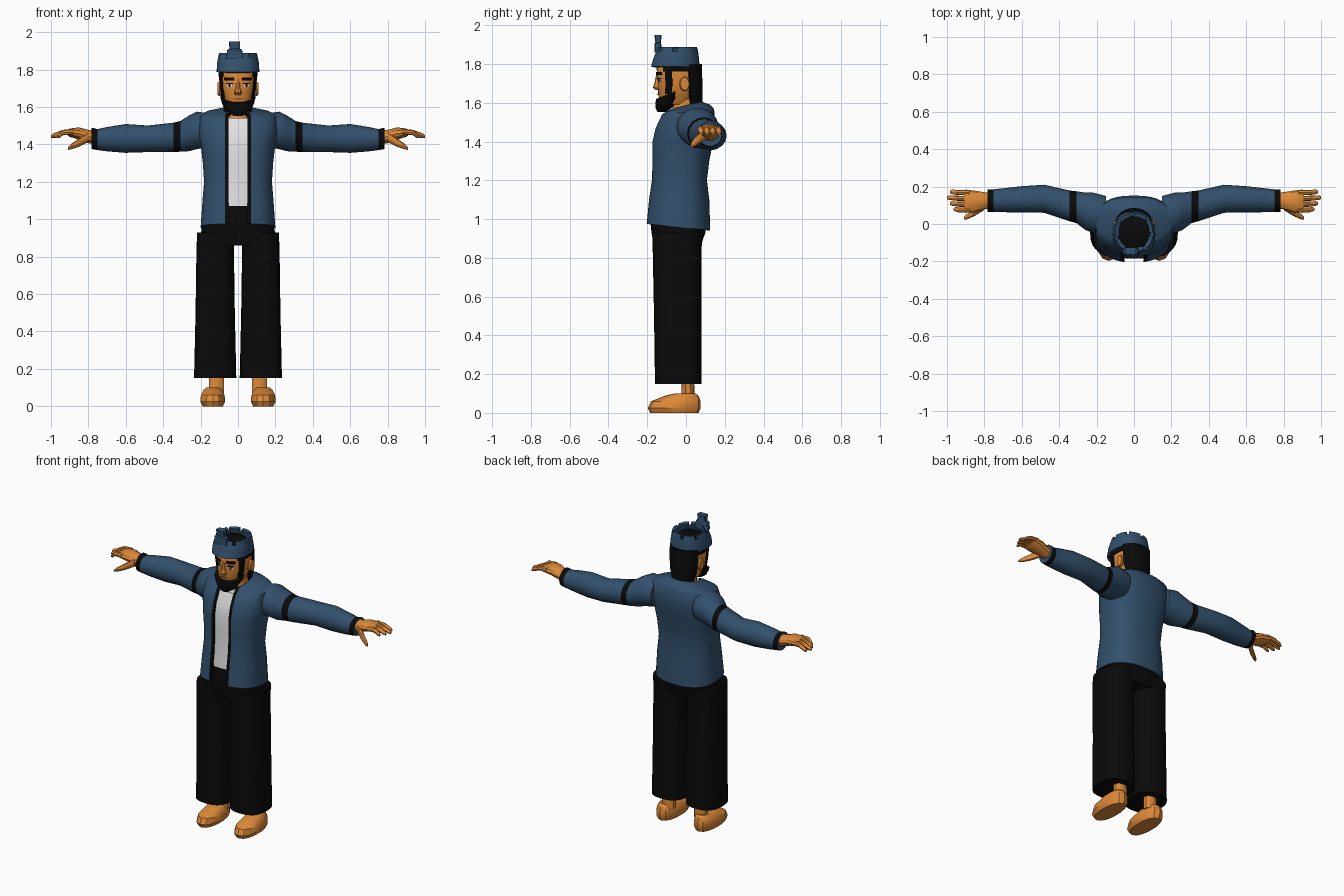
import bpy, bmesh, math

cube = bpy.data.objects.get("Cube")
if cube:
    bpy.data.objects.remove(cube, do_unlink=True)


def material(name, r, g, b):
    m = bpy.data.materials.new(name)
    m.use_nodes = True
    m.diffuse_color = (r, g, b, 1)
    bsdf = m.node_tree.nodes["Principled BSDF"]
    bsdf.inputs["Base Color"].default_value = (r, g, b, 1)
    bsdf.inputs["Roughness"].default_value = 0.8
    return m


BLUE = material("denim blue", .032, .08, .15)
BLACK = material("black cloth", .003, .003, .003)
SKIN = material("warm skin", .72, .25, .04)
WHITE = material("white shirt", .75, .75, .75)
LIP = material("lip brown", .3, .08, .02)


def build(name, rings, mats, closed=True, caps=True, rule=None, solid=0, mirror=False, angle=40):
    """Skin a list of rings; rule(row, column) gives a material index, or None for a hole."""
    bm = bmesh.new()
    vs = [[bm.verts.new(p) for p in r] for r in rings]
    n = len(vs[0])
    for i in range(len(vs) - 1):
        for j in range(n if closed else n - 1):
            k = rule(i, j) if rule else 0
            if k is not None:
                q = (j + 1) % n
                bm.faces.new((vs[i][j], vs[i][q], vs[i + 1][q], vs[i + 1][j])).material_index = k
    if closed and caps:
        bm.faces.new(vs[0][::-1])
        bm.faces.new(vs[-1])
    loose = [v for v in bm.verts if not v.link_faces]
    bmesh.ops.delete(bm, geom=loose, context='VERTS')
    me = bpy.data.meshes.new(name)
    bm.to_mesh(me)
    bm.free()
    for m in mats:
        me.materials.append(m)
    ob = bpy.data.objects.new(name, me)
    bpy.context.collection.objects.link(ob)
    if solid:
        mod = ob.modifiers.new("thickness", 'SOLIDIFY')
        mod.thickness, mod.offset = solid, -1
    if mirror:
        ob.modifiers.new("mirror", 'MIRROR')
    bpy.ops.object.select_all(action='DESELECT')
    ob.select_set(True)
    bpy.context.view_layer.objects.active = ob
    bpy.ops.object.convert(target='MESH')
    bpy.ops.object.shade_smooth_by_angle(angle=math.radians(angle))
    return ob


def power(v, e):
    return math.copysign(abs(v) ** (2 / e), v)


def span(a, b, n):
    return [a + (b - a) * i / (n - 1) for i in range(n)]


def ring(row, angles, cx=0, e=2.3):
    """Row is z, half width, front y, back y, tilt; angle 0 faces the front."""
    z, w, yf, yb = row[:4]
    tilt = row[4] if len(row) > 4 else 0
    pts = []
    for a in angles:
        y = (yf + yb) / 2 - (yb - yf) / 2 * power(math.cos(a), e)
        pts.append((cx + w * power(math.sin(a), e), y, z + tilt * (y - yf)))
    return pts


def loft(name, rows, mats, n=24, cx=0, e=2.3, **kw):
    angles = [math.tau * j / n for j in range(n)]
    return build(name, [ring(r, angles, cx, e) for r in rows], mats, **kw)


def tube(name, secs, mats, n=16, **kw):
    """Sections along x: x, y, z, radius y, radius z."""
    turn = [math.tau * j / n for j in range(n)]
    rings = [[(x, y + ry * math.cos(a), z + rz * math.sin(a)) for a in turn]
             for x, y, z, ry, rz in secs]
    return build(name, rings, mats, mirror=True, **kw)


# Trousers, ankles and feet
loft("trouser_legs", [(.15, .113, -.16, .08), (.5, .105, -.165, .08), (.85, .1, -.172, .08),
                      (.93, .096, -.175, .09)], [BLACK], cx=.122, e=2.6, mirror=True)
loft("trouser_waist", [(.86, .19, -.165, .075), (.93, .197, -.178, .1), (1, .19, -.185, .1),
                       (1.085, .172, -.18, .09)], [BLACK], n=32, e=2.6)
loft("ankles", [(.07, .043, -.025, .045), (.22, .043, -.02, .04)], [SKIN], n=10, cx=.115, mirror=True)
loft("feet", [(0, .055, -.185, .065), (.025, .068, -.197, .075), (.06, .065, -.18, .075),
              (.088, .05, -.11, .065), (.1, .035, -.06, .05)], [SKIN], n=14, cx=.135, mirror=True, angle=30)

# Open jacket with dark trim down both front edges
JACKET = [(.975, .2, -.205, .125, -.1), (1.1, .19, -.193, .12), (1.2, .182, -.178, .108),
          (1.3, .188, -.175, .12), (1.4, .2, -.175, .14), (1.47, .213, -.158, .152),
          (1.54, .205, -.125, .145, .1), (1.555, .17, -.105, .125, .15), (1.565, .075, -.085, .08, .25)]


def jacket_ring(row, gap, e=2.5):
    a, t = (math.asin((g / row[1]) ** (e / 2)) for g in (gap, gap + .018))
    return ring(row, [a] + span(t, math.tau - t, 35) + [math.tau - a], e=e)


build("jacket", [jacket_ring(r, .052 if r[0] < 1.56 else .04) for r in JACKET], [BLUE, BLACK],
      closed=False, solid=.012, rule=lambda i, j: int(j in (0, 35)), angle=50)
loft("shirt", [(1.07, .165, -.182, .09)] +
     [(r[0], r[1] - .025, r[2] + .008, r[3] - .03) for r in JACKET[2:7]], [WHITE], n=32, e=2.5)

# Sleeves with upper band and cuff
tube("sleeves", [(.15, .05, 1.475, .1, .09), (.22, .06, 1.475, .108, .1), (.26, .068, 1.46, .1, .096),
                 (.308, .09, 1.443, .085, .082), (.345, .097, 1.438, .082, .078),
                 (.48, .135, 1.43, .075, .071), (.6, .132, 1.432, .07, .077), (.7, .127, 1.428, .064, .065),
                 (.752, .125, 1.426, .06, .056), (.782, .125, 1.432, .06, .057)], [BLUE, BLACK],
     rule=lambda i, j: int(i in (3, 8)))

# Hands
tube("palms", [(.76, .125, 1.437, .042, .036), (.8, .125, 1.442, .045, .036), (.85, .12, 1.458, .058, .033),
               (.9, .122, 1.463, .062, .022), (.91, .122, 1.463, .055, .015)], [SKIN], n=12, angle=30)
for name, y, tip in (("index_fingers", .075, .965), ("middle_fingers", .106, .985),
                     ("ring_fingers", .137, 1), ("little_fingers", .168, .985)):
    tube(name, [(.88, y, 1.466, .014, .016), (.935, y, 1.464, .014, .014),
                (tip - .01, y + .004, 1.446, .012, .012), (tip, y + .004, 1.441, .007, .007)], [SKIN], n=8)
tube("thumbs", [(.8, .1, 1.44, .025, .028), (.85, .062, 1.41, .018, .022), (.895, .038, 1.386, .014, .014),
                (.91, .03, 1.378, .007, .007)], [SKIN], n=8)

# Neck and head
loft("neck", [(1.5, .065, -.09, .07), (1.56, .058, -.07, .07), (1.67, .055, -.06, .06)], [SKIN], n=16)
HEAD = [(1.59, .05, -.125, .02), (1.64, .08, -.143, .05), (1.7, .094, -.145, .07),
        (1.78, .1, -.152, .07), (1.84, .09, -.13, .05)]
loft("head", HEAD, [SKIN], n=32)


def patch(name, a0, a1, z0, z1, mat, off=.003, mirror=True):
    """Thin plate that follows the head between two angles and two heights."""
    rings = []
    for z in span(z0, z1, 4):
        for lo, hi in zip(HEAD, HEAD[1:]):
            if lo[0] <= z <= hi[0]:
                t = (z - lo[0]) / (hi[0] - lo[0])
                w, yf, yb = (p + (q - p) * t for p, q in zip(lo[1:], hi[1:]))
        rings.append(ring((z, w + off, yf - off, yb + off),
                          [math.radians(a) for a in span(a0, a1, 7)]))
    build(name, rings, [mat], closed=False, solid=.007, mirror=mirror)


patch("eyes", 16, 34, 1.707, 1.724, WHITE)
patch("irises", 21, 28, 1.707, 1.724, BLACK, .005)
patch("upper_lids", 14, 36, 1.722, 1.728, BLACK, .006)
patch("eyebrows", 10, 42, 1.742, 1.758, BLACK, .007)
patch("mouth", -14, 14, 1.641, 1.647, LIP, .004, mirror=False)
patch("sideburns", 56, 76, 1.645, 1.8, BLACK, .006)
patch("temple_hair", 50, 116, 1.762, 1.8, BLACK, .005)
loft("nose", [(1.665, .016, -.155, -.13), (1.678, .021, -.171, -.13), (1.7, .012, -.163, -.13),
              (1.75, .009, -.153, -.13)], [SKIN], n=8, angle=20)
tube("ears", [(.085, -.01, 1.695, .018, .03), (.1, -.008, 1.697, .026, .038),
              (.109, -.006, 1.698, .022, .034)], [SKIN], n=12)

# Beard and hair
loft("beard", [(1.553, .025, -.148, -.105), (1.575, .058, -.158, -.07), (1.605, .085, -.157, -.03, .2),
               (1.62, .093, -.153, -.02, .4)], [BLACK], n=24)
back = span(math.radians(112), math.radians(248), 17)
build("back_hair", [ring(r, back) for r in [(1.575, .075, -.1, .085), (1.65, .1, -.13, .085),
                    (1.72, .106, -.14, .084), (1.8, .107, -.15, .082)]],
      [BLACK], closed=False, solid=.03)
loft("crown_hair", [(1.79, .1, -.15, .06), (1.84, .092, -.135, .05), (1.865, .06, -.09, .02)], [BLACK])

# Ragged open hat with a raised front tab
loft("hat", [(1.787, .114, -.18, .07), (1.83, .113, -.168, .067), (1.865, .106, -.153, .062),
             (1.888, .1, -.146, .057)], [BLUE], n=36, caps=False, solid=.02, angle=30,
     rule=lambda i, j: None if i == 2 and j % 5 == 3 else 0)
loft("hat_tab", [(1.86, .045, -.163, -.125), (1.905, .04, -.163, -.128), (1.912, .028, -.158, -.13),
                 (1.95, .03, -.163, -.125)], [BLUE], n=16, cx=-.018, e=6, angle=30)
